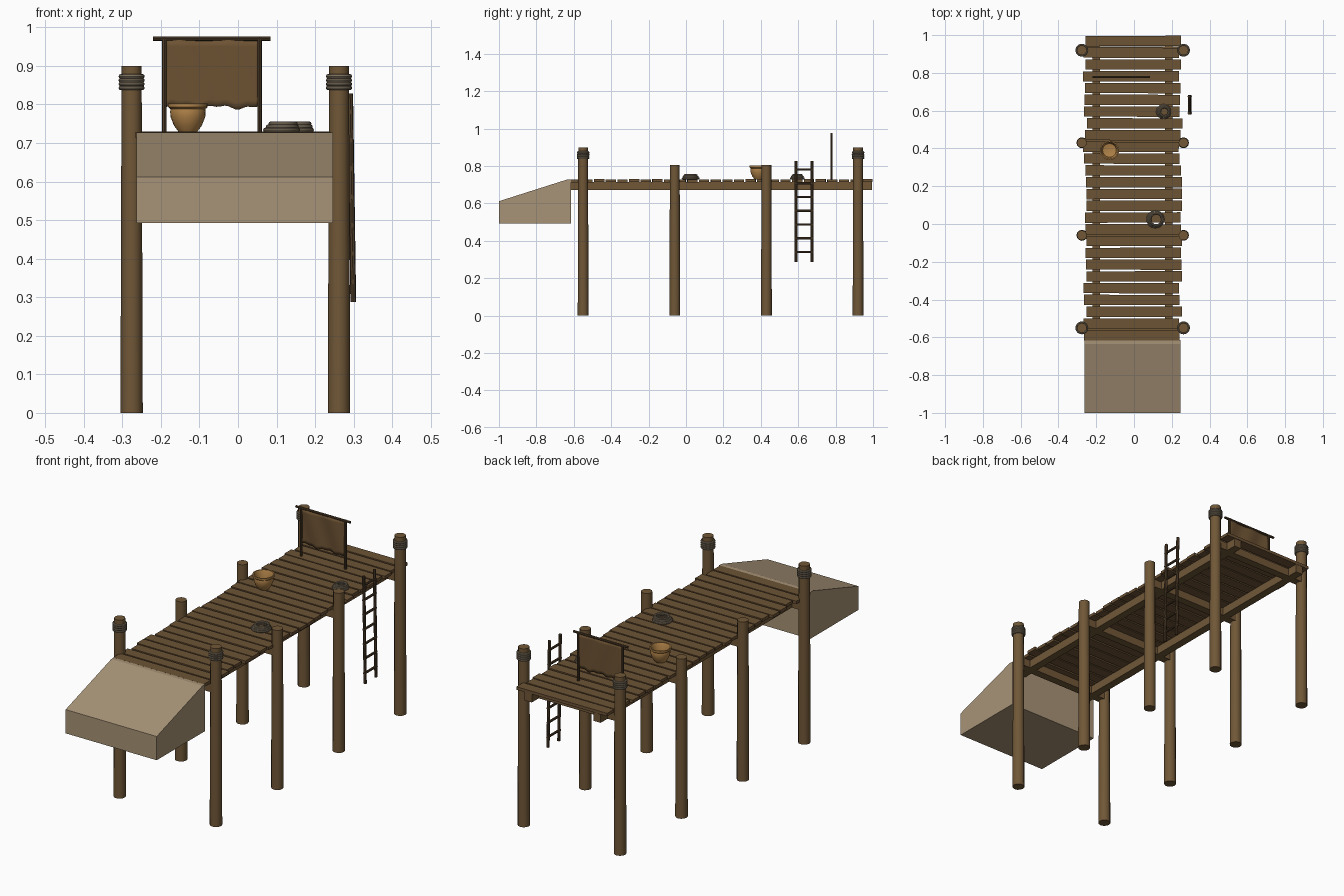
import bpy, bmesh, math, random
from mathutils import Vector

random.seed(4)
if "Cube" in bpy.data.objects:
    bpy.data.objects.remove(bpy.data.objects["Cube"])


def material(name, srgb):
    color = [(c / 255) ** 2.2 for c in srgb] + [1]
    m = bpy.data.materials.new(name)
    m.use_nodes = True
    m.diffuse_color = color
    bsdf = m.node_tree.nodes["Principled BSDF"]
    bsdf.inputs["Base Color"].default_value = color
    bsdf.inputs["Roughness"].default_value = 0.9
    return m


WOOD = material("brown wood", (112, 88, 58))
PLANK = material("deck wood", (108, 84, 56))
DARK = material("dark wood", (82, 65, 46))
CLOTH = material("brown cloth", (108, 83, 54))
ROPE = material("grey rope", (122, 110, 92))
STONE = material("tan stone", (166, 146, 118))
CLAY = material("ochre clay", (176, 130, 74))


def finish(obj, name, mat, smooth=False):
    obj.name = name
    obj.data.materials.append(mat)
    if smooth:
        bpy.ops.object.select_all(action="DESELECT")
        obj.select_set(True)
        bpy.context.view_layer.objects.active = obj
        bpy.ops.object.shade_smooth_by_angle(angle=math.radians(40))
    return obj


def box(name, lo, hi, mat, tilt=0):
    lo, hi = Vector(lo), Vector(hi)
    bpy.ops.mesh.primitive_cube_add(size=1, location=(lo + hi) / 2, rotation=(0, 0, tilt))
    obj = bpy.context.object
    obj.scale = hi - lo
    return finish(obj, name, mat)


def rod(name, a, b, r1, mat, r2=None, sides=12):
    a, b = Vector(a), Vector(b)
    d = b - a
    bpy.ops.mesh.primitive_cone_add(vertices=sides, radius1=r1, radius2=r2 or r1,
                                    depth=d.length, location=(a + b) / 2)
    obj = bpy.context.object
    obj.rotation_euler = d.to_track_quat("Z", "Y").to_euler()
    return finish(obj, name, mat, True)


def ring(name, loc, radius, thick, mat):
    bpy.ops.mesh.primitive_torus_add(location=loc, major_radius=radius, minor_radius=thick,
                                     major_segments=24, minor_segments=8)
    return finish(bpy.context.object, name, mat, True)


def from_bmesh(bm, name, mat, smooth=False):
    bmesh.ops.recalc_face_normals(bm, faces=bm.faces[:])
    mesh = bpy.data.meshes.new(name)
    bm.to_mesh(mesh)
    bm.free()
    obj = bpy.data.objects.new(name, mesh)
    bpy.context.collection.objects.link(obj)
    return finish(obj, name, mat, smooth)


# Posts, with rope wraps on the four corner ones
POST_Y = (-0.55, -0.06, 0.43, 0.92)
for side, x in (("right", -0.276), ("left", 0.262)):
    for i, y in enumerate(POST_Y):
        corner = i in (0, 3)
        top = 0.9 if corner else 0.805
        rod(f"{side}_post_{i}", (x, y, 0), (x, y, top), 0.029, WOOD, 0.026)
        if corner:
            for k in range(4):
                ring(f"{side}_post_wrap_{i}_{k}", (x, y, 0.843 + 0.01 * k), 0.028, 0.006, ROPE)

# Stringers and cross beams below the deck
for side, x in (("right", -0.2), ("left", 0.185)):
    box(f"{side}_stringer", (x - 0.02, -0.615, 0.672), (x + 0.02, 0.995, 0.714), WOOD)
for i, y in enumerate(POST_Y):
    box(f"cross_beam_{i}", (-0.262, y - 0.02, 0.672), (0.248, y + 0.02, 0.712), WOOD)

# Deck planks with uneven ends
COUNT = 26
pitch = 1.62 / COUNT
for i in range(COUNT):
    y = -0.62 + pitch * i
    jitter = random.uniform(-0.01, 0.01)
    lift = random.uniform(-0.001, 0.001)
    box(f"plank_{i}", (-0.26 + jitter, y + 0.004, 0.714 + lift),
        (0.246 + jitter, y + pitch - 0.004, 0.729 + lift), PLANK, random.uniform(-0.004, 0.004))

# Sloped ramp block: side profile extruded across the walkway
bm = bmesh.new()
profile = [(-1, 0.492), (-0.615, 0.492), (-0.615, 0.728), (-0.635, 0.728), (-1, 0.612)]
face = bm.faces.new([bm.verts.new((-0.263, y, z)) for y, z in profile])
new = bmesh.ops.extrude_face_region(bm, geom=[face])["geom"]
bmesh.ops.translate(bm, verts=[v for v in new if isinstance(v, bmesh.types.BMVert)],
                    vec=(0.509, 0, 0))
from_bmesh(bm, "ramp", STONE)

# Ladder leaning on the left edge
for side, y in (("front", 0.588), ("back", 0.674)):
    rod(f"ladder_{side}_rail", (0.299, y, 0.288), (0.291, y, 0.828), 0.0075, DARK, sides=8)
for k in range(7):
    z = 0.34 + 0.0735 * k
    x = 0.299 - 0.015 * (z - 0.288)
    rod(f"ladder_rung_{k}", (x, 0.58, z), (x, 0.682, z), 0.006, DARK, sides=8)

# Hanging screen: two poles, a crossbar and a ragged cloth
for side, x in (("right", -0.191), ("left", 0.056)):
    rod(f"screen_{side}_pole", (x, 0.778, 0.725), (x, 0.778, 0.975), 0.006, DARK, sides=8)
rod("screen_crossbar", (-0.221, 0.778, 0.971), (0.084, 0.778, 0.971), 0.006, DARK, sides=8)
bm = bmesh.new()
bmesh.ops.create_grid(bm, x_segments=24, y_segments=10, size=0.5)
for v in bm.verts:
    u, t = v.co.x + 0.5, v.co.y + 0.5
    low = 0.793 + 0.004 * math.sin(u * 14) + 0.003 * math.sin(u * 31)
    v.co = (-0.187 + 0.242 * u, 0.776 + 0.003 * math.sin(u * 12 + t * 3),
            low + t * (0.968 - low))
cloth = from_bmesh(bm, "screen_cloth", CLOTH, True)
cloth.modifiers.new("thickness", "SOLIDIFY").thickness = 0.003

# Clay pot: lathed wall with a shallow inside
bm = bmesh.new()
wall = [(0, 0.729), (0.024, 0.729), (0.036, 0.745), (0.045, 0.768), (0.046, 0.782),
        (0.045, 0.788), (0.051, 0.793), (0.051, 0.802), (0.045, 0.802), (0.04, 0.79),
        (0.036, 0.765), (0, 0.755)]
verts = [bm.verts.new((r, 0, z)) for r, z in wall]
edges = [bm.edges.new(pair) for pair in zip(verts, verts[1:])]
bmesh.ops.spin(bm, geom=verts + edges, cent=(0, 0, 0), axis=(0, 0, 1),
               angle=math.tau, steps=24)
bmesh.ops.remove_doubles(bm, verts=bm.verts[:], dist=0.0001)
pot = from_bmesh(bm, "clay_pot", CLAY, True)
pot.location = (-0.13, 0.39, 0)

# Rope coils lying on the deck
for name, x, y, size in (("front", 0.113, 0.025, 0.042), ("back", 0.157, 0.595, 0.034)):
    for k in range(3):
        ring(f"{name}_coil_{k}", (x + 0.002 * k, y, 0.734 + 0.008 * k),
             size - 0.005 * k, 0.006, ROPE)
